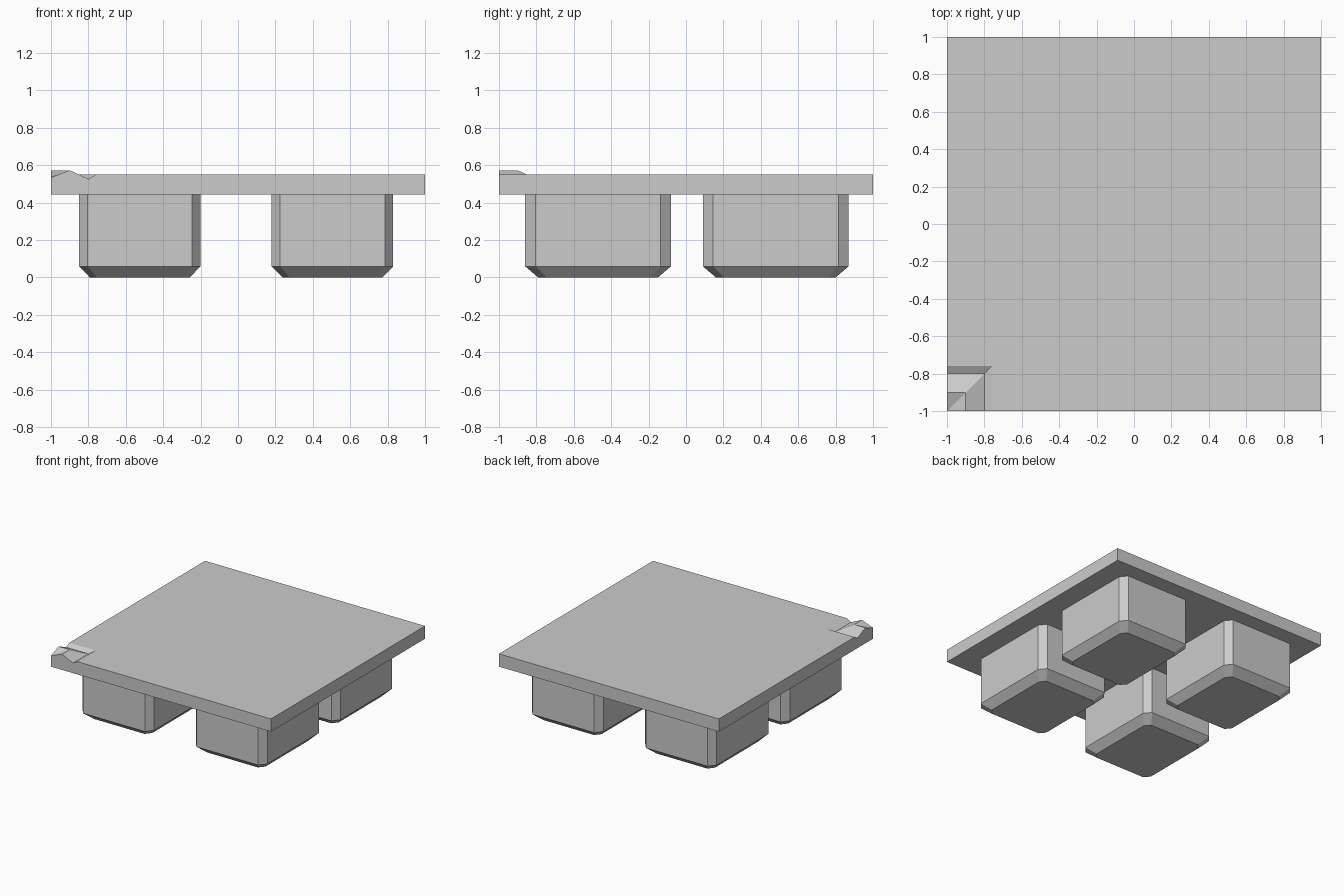
import bpy
import bmesh

cube = bpy.data.objects.get("Cube")
if cube:
    bpy.data.objects.remove(cube, do_unlink=True)

grey = bpy.data.materials.new("plain_grey")
grey.use_nodes = True
colour = (0.6, 0.6, 0.6, 1)
grey.diffuse_color = colour
grey.node_tree.nodes["Principled BSDF"].inputs["Base Color"].default_value = colour

TOP, UNDER = 0.55, 0.445


def finish(bm, name):
    bmesh.ops.recalc_face_normals(bm, faces=bm.faces)
    mesh = bpy.data.meshes.new(name)
    bm.to_mesh(mesh)
    bm.free()
    mesh.materials.append(grey)
    obj = bpy.data.objects.new(name, mesh)
    bpy.context.collection.objects.link(obj)
    return obj


def deck():
    """Square slab with a mitred ridge and groove around one front corner."""
    bm = bmesh.new()
    base = [bm.verts.new((x, y, UNDER)) for x, y in ((-1, -1), (1, -1), (1, 1), (-1, 1))]
    corner = bm.verts.new((-1, -1, 0.535))
    rings = []
    for r, z in ((-0.9, 0.573), (-0.8, 0.527), (-0.76, TOP)):
        rings.append([bm.verts.new(p) for p in ((r, -1, z), (r, r, z), (-1, r, z))])
    right, far, left = [bm.verts.new(p) for p in ((1, -1, TOP), (1, 1, TOP), (-1, 1, TOP))]

    # Corner ridge and groove
    a, b, c = rings[0]
    bm.faces.new((corner, a, b))
    bm.faces.new((corner, b, c))
    for inner, outer in zip(rings, rings[1:]):
        for i in (0, 1):
            bm.faces.new((inner[i], outer[i], outer[i + 1], inner[i + 1]))

    # Flat top, split along the corner diagonal
    a, b, c = rings[-1]
    bm.faces.new((a, right, far, b))
    bm.faces.new((b, far, left, c))

    # Underside and four sides
    bm.faces.new(base[::-1])
    bm.faces.new([base[0], base[1], right] + [r[0] for r in rings[::-1]] + [corner])
    bm.faces.new([base[3], base[0], corner] + [r[2] for r in rings] + [left])
    bm.faces.new((base[1], base[2], far, right))
    bm.faces.new((base[2], base[3], left, far))
    return finish(bm, "deck")


def foot(name, cx, cy):
    """Block with clipped corners and a tapered bottom edge."""
    hx, hy, cut_x, cut_y = 0.325, 0.39, 0.045, 0.055
    outline = []
    for sx, sy in ((1, 1), (-1, 1), (-1, -1), (1, -1)):
        pair = [(sx * hx, sy * (hy - cut_y)), (sx * (hx - cut_x), sy * hy)]
        outline += pair if sx == sy else pair[::-1]
    bm = bmesh.new()
    loops = []
    for z, scale in ((0, 0.82), (0.06, 1), (UNDER, 1)):
        loops.append([bm.verts.new((cx + x * scale, cy + y * scale, z)) for x, y in outline])
    for low, high in zip(loops, loops[1:]):
        for i in range(len(low)):
            j = (i + 1) % len(low)
            bm.faces.new((low[i], low[j], high[j], high[i]))
    bm.faces.new(loops[0][::-1])
    bm.faces.new(loops[-1])
    return finish(bm, name)


deck()
for row, cy in (("front", -0.47), ("back", 0.48)):
    for side, cx in (("right", -0.525), ("left", 0.505)):
        foot(f"{row}_{side}_foot", cx, cy)
